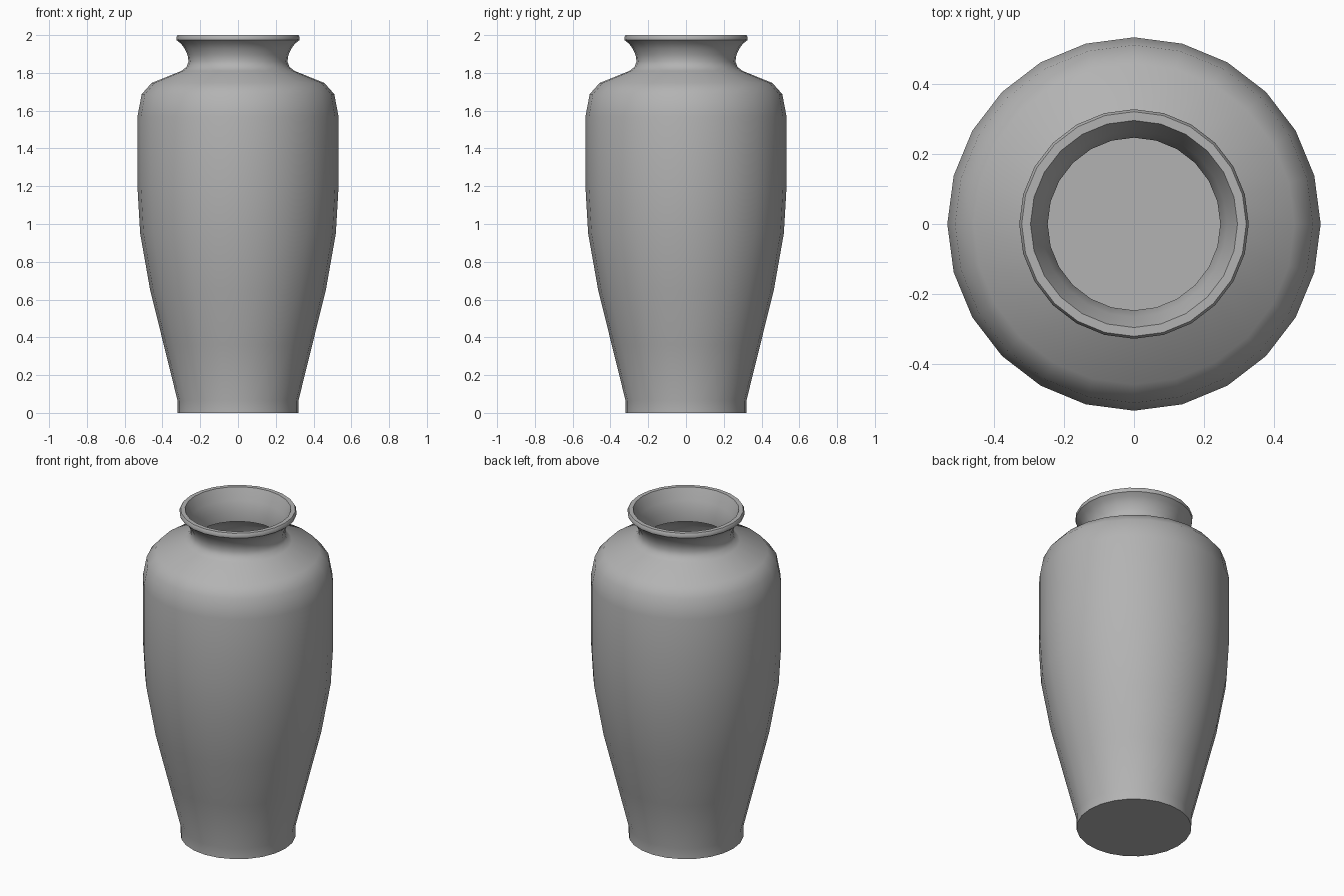
import bpy, bmesh, math

if "Cube" in bpy.data.objects:
    bpy.data.objects.remove(bpy.data.objects["Cube"])

SIDES = 24

# Outer wall, lip, then inner wall as (radius, height)
profile = [
    (0, 0), (0.32, 0), (0.32, 0.065), (0.393, 0.36), (0.465, 0.65),
    (0.518, 0.95), (0.532, 1.19), (0.532, 1.57), (0.51, 1.687),
    (0.457, 1.747), (0.3, 1.81), (0.272, 1.832), (0.262, 1.86),
    (0.267, 1.895), (0.283, 1.93), (0.302, 1.955), (0.325, 1.973), (0.327, 1.988),
    (0.32, 2.0),
    (0.295, 2.0), (0.265, 1.93), (0.246, 1.87), (0.246, 1.81),
    (0.44, 1.72), (0.485, 1.67), (0.508, 1.56), (0.508, 1.19),
    (0.494, 0.95), (0.442, 0.65), (0.297, 0.065), (0.297, 0.04), (0, 0.04),
]

# Vase body: revolve the profile
bm = bmesh.new()
verts = [bm.verts.new((r, 0, z)) for r, z in profile]
edges = [bm.edges.new(pair) for pair in zip(verts, verts[1:])]
bmesh.ops.spin(bm, geom=verts + edges, cent=(0, 0, 0), axis=(0, 0, 1),
               angle=math.tau, steps=SIDES, use_merge=True)
bmesh.ops.remove_doubles(bm, verts=bm.verts, dist=0.0005)
bmesh.ops.recalc_face_normals(bm, faces=bm.faces)
mesh = bpy.data.meshes.new("vase")
bm.to_mesh(mesh)
bm.free()
vase = bpy.data.objects.new("vase", mesh)
bpy.context.collection.objects.link(vase)

# Dark grey glaze
glaze = bpy.data.materials.new("grey_glaze")
glaze.diffuse_color = (0.45, 0.45, 0.45, 1)
glaze.use_nodes = True
glaze.node_tree.nodes["Principled BSDF"].inputs["Base Color"].default_value = glaze.diffuse_color
mesh.materials.append(glaze)

# Smooth walls, crisp lip and foot
bpy.context.view_layer.objects.active = vase
vase.select_set(True)
bpy.ops.object.shade_smooth_by_angle(angle=math.radians(40))
